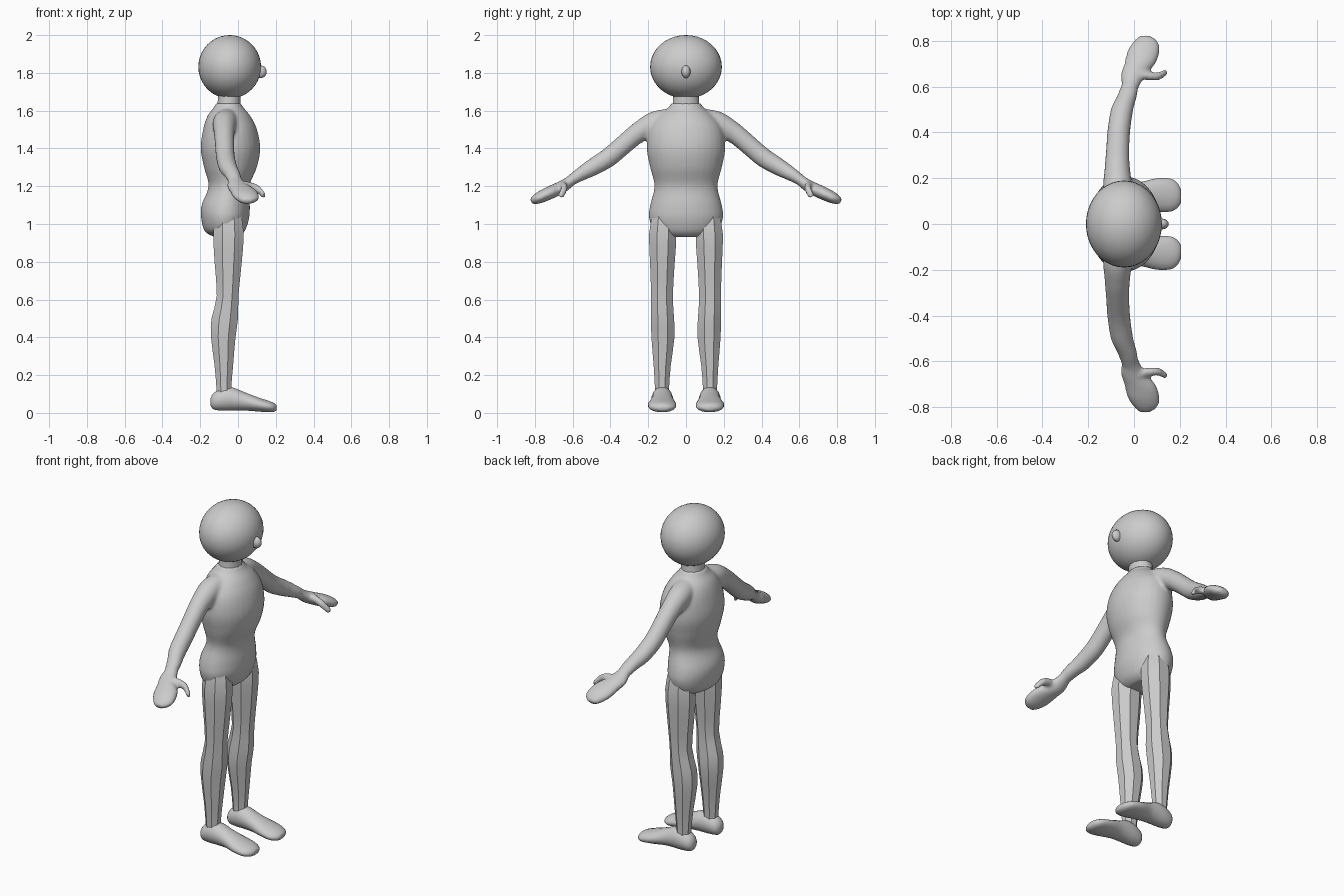
import bpy, bmesh, math
from mathutils import Vector, Matrix

cube = bpy.data.objects.get("Cube")
if cube:
    bpy.data.objects.remove(cube)

X, Y, Z = Vector((1, 0, 0)), Vector((0, 1, 0)), Vector((0, 0, 1))
ARM_UP = Vector((0, 0.53, 0.85))

grey = bpy.data.materials.new("plain_grey")
grey.use_nodes = True
colour = (0.6, 0.6, 0.6, 1)
grey.diffuse_color = colour
grey.node_tree.nodes["Principled BSDF"].inputs["Base Color"].default_value = colour


def spline(rings, steps):
    """Smoothly fill in rings between the given ones."""
    pts = [Vector(r) for r in rings]
    out = []
    for i in range(len(pts) - 1):
        p, q = pts[i], pts[i + 1]
        m = (q - pts[max(i - 1, 0)]) / 2
        n = (pts[min(i + 2, len(pts) - 1)] - p) / 2
        for k in range(steps):
            t = k / steps
            a, b = t * t * (3 - 2 * t), t * (1 - t)
            out.append(p * (1 - a) + q * a + m * (b * (1 - t)) - n * (b * t))
    return out + [pts[-1]]


def loft(bm, rings, u, v, sides=20, steps=4, side=1):
    """Skin ellipses (x, y, z, half along u, half along v); side mirrors in y."""
    loops = []
    for r in spline(rings, steps):
        loop = []
        for k in range(sides):
            a = math.tau * (k + 0.5) / sides
            p = Vector(r[:3]) + u * (r[3] * math.cos(a)) + v * (r[4] * math.sin(a))
            loop.append(bm.verts.new((p.x, p.y * side, p.z)))
        loops.append(loop)
    faces = [bm.faces.new(loops[0]), bm.faces.new(loops[-1])]
    for a, b in zip(loops, loops[1:]):
        for k in range(sides):
            j = (k + 1) % sides
            faces.append(bm.faces.new((a[k], a[j], b[j], b[k])))
    bmesh.ops.recalc_face_normals(bm, faces=faces)


def finish(bm, name, angle):
    mesh = bpy.data.meshes.new(name)
    bm.to_mesh(mesh)
    bm.free()
    mesh.materials.append(grey)
    ob = bpy.data.objects.new(name, mesh)
    bpy.context.collection.objects.link(ob)
    bpy.ops.object.select_all(action='DESELECT')
    ob.select_set(True)
    bpy.context.view_layer.objects.active = ob
    bpy.ops.object.shade_smooth_by_angle(angle=math.radians(angle))
    return ob


# Torso with hips, arms, hands and thumbs fused into one skin
torso = [(-.06, 0, .93, .06, .10), (-.07, 0, .96, .105, .165), (-.068, 0, 1.03, .127, .196),
         (-.065, 0, 1.1, .128, .19), (-.048, 0, 1.2, .108, .167), (-.04, 0, 1.3, .14, .19),
         (-.04, 0, 1.4, .158, .208), (-.042, 0, 1.5, .143, .195), (-.048, 0, 1.57, .115, .15),
         (-.05, 0, 1.615, .08, .095), (-.05, 0, 1.64, .065, .078)]
arm = [(-.055, .05, 1.57, .06, .05), (-.07, .15, 1.535, .065, .068), (-.073, .25, 1.485, .055, .055),
       (-.071, .33, 1.42, .051, .052), (-.066, .41, 1.352, .05, .051), (-.052, .5, 1.297, .049, .045),
       (-.03, .56, 1.262, .043, .036), (-.014, .62, 1.224, .036, .027)]
hand = [(-.014, .6, 1.235, .036, .027), (-.005, .65, 1.2, .052, .033), (.025, .7, 1.175, .068, .035),
        (.04, .75, 1.152, .071, .034), (.05, .79, 1.132, .058, .028), (.048, .82, 1.118, .028, .015)]
thumb = [(.0, .66, 1.205, .026, .026), (.06, .648, 1.2, .02, .024), (.105, .645, 1.185, .018, .024),
         (.13, .657, 1.16, .018, .024), (.145, .664, 1.15, .011, .014)]
bm = bmesh.new()
loft(bm, torso, X, Y, sides=32)
for s in (1, -1):
    loft(bm, arm, X, ARM_UP, side=s)
    loft(bm, hand, X, ARM_UP, side=s)
    loft(bm, thumb, Y, Z, sides=10, side=s)
body = finish(bm, "body", 180)
remesh = body.modifiers.new("fuse", 'REMESH')
remesh.mode = 'VOXEL'
remesh.voxel_size = 0.009
remesh.use_smooth_shade = True
relax = body.modifiers.new("relax", 'SMOOTH')
relax.factor = 0.5
relax.iterations = 6

# Neck
bm = bmesh.new()
loft(bm, [(-.05, 0, 1.58, .068, .085), (-.048, 0, 1.64, .062, .072), (-.045, 0, 1.7, .062, .07)],
     X, Y, sides=12, steps=2)
finish(bm, "neck", 40)

# Faceted legs
leg = [(-.05, .12, 1.06, .07, .06), (-.05, .123, .95, .087, .078), (-.052, .125, .8, .078, .071),
       (-.055, .127, .62, .062, .062), (-.07, .124, .5, .076, .066), (-.078, .122, .4, .07, .066),
       (-.075, .126, .25, .053, .049), (-.075, .127, .14, .043, .041), (-.072, .127, .08, .043, .041)]
foot = [(-.145, .127, .058, .018, .02), (-.128, .127, .062, .042, .045), (-.08, .127, .073, .054, .062),
        (-.03, .126, .074, .057, .062), (.03, .125, .062, .06, .05), (.1, .127, .046, .074, .039),
        (.16, .126, .034, .073, .031), (.19, .125, .029, .055, .024), (.205, .122, .028, .03, .013)]
for s, name in ((1, "left"), (-1, "right")):
    bm = bmesh.new()
    loft(bm, leg, X, Y, sides=8, steps=2, side=s)
    finish(bm, name + "_leg", 35)
    bm = bmesh.new()
    loft(bm, foot, Y, Z, sides=16, steps=3, side=s)
    for v in bm.verts:  # flatten the sole
        v.co.z = max(v.co.z, 0.01 if v.co.x < 0.1 else 0.0)
    finish(bm, name + "_foot", 50)

# Head and nose
for name, centre, size, segments in (("head", (-.044, 0, 1.832), (.166, .19, .168), 40),
                                     ("nose", (.12, 0, 1.806), (.032, .024, .034), 16)):
    bm = bmesh.new()
    bmesh.ops.create_uvsphere(bm, u_segments=segments, v_segments=segments // 2, radius=1,
                              matrix=Matrix.LocRotScale(centre, None, size))
    finish(bm, name, 180)
